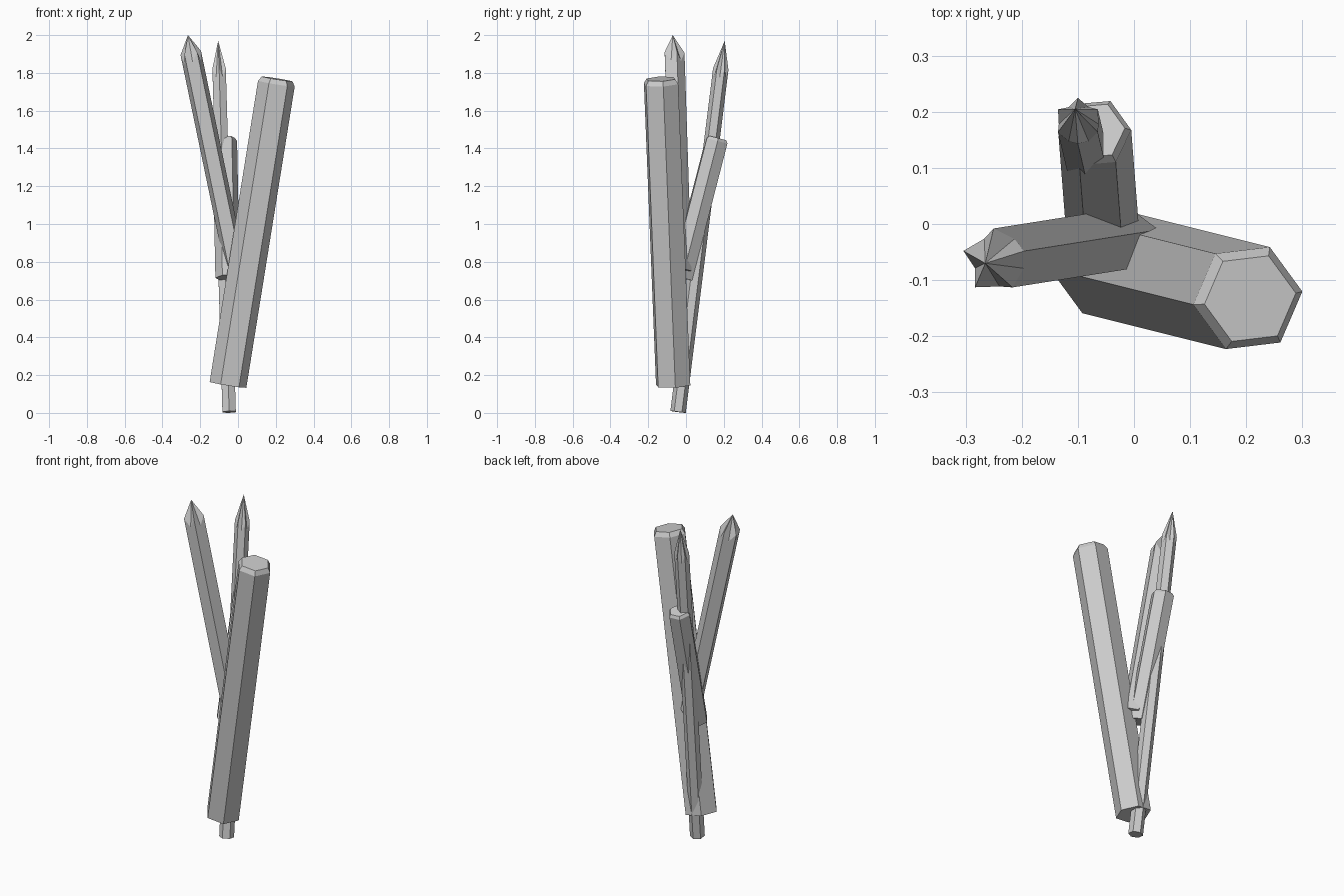
import bpy, bmesh
from math import cos, sin, radians, pi
from mathutils import Vector

if "Cube" in bpy.data.objects:
    bpy.data.objects.remove(bpy.data.objects["Cube"])


def crystal(name, base, top, radius, sides, phase, bevel=None, spike=None, drop=0.05):
    """Prism from base to top; 'bevel' = (inset, height) flat cap, 'spike' = tip position."""
    base, top = Vector(base), Vector(top)
    axis = top - base
    length = axis.length
    turn = Vector((0, 0, 1)).rotation_difference(axis)
    bm = bmesh.new()

    def ring(r, h, offset=0.0):
        pts = []
        for i in range(sides):
            a = radians(phase) + 2 * pi * (i + offset) / sides
            pts.append(bm.verts.new(base + turn @ Vector((r * cos(a), r * sin(a), h))))
        return pts

    low = ring(radius, 0)
    bm.faces.new(low[::-1])
    if bevel:
        inset, height = bevel
        rim = ring(radius, length - height)
        cap = ring(radius - inset, length)
        for a, b in ((low, rim), (rim, cap)):
            for i in range(sides):
                j = (i + 1) % sides
                bm.faces.new((a[i], a[j], b[j], b[i]))
        bm.faces.new(cap)
    else:
        # faceted point: the middle of each side dips below the corners
        rim = ring(radius, length)
        mid = ring(radius * cos(pi / sides), length - drop, 0.5)
        tip = bm.verts.new(Vector(spike))
        for i in range(sides):
            j = (i + 1) % sides
            bm.faces.new((low[i], low[j], rim[j], mid[i], rim[i]))
            bm.faces.new((rim[i], mid[i], tip))
            bm.faces.new((mid[i], rim[j], tip))
    bmesh.ops.recalc_face_normals(bm, faces=bm.faces)
    mesh = bpy.data.meshes.new(name)
    bm.to_mesh(mesh)
    bm.free()
    obj = bpy.data.objects.new(name, mesh)
    bpy.context.collection.objects.link(obj)
    return obj


# Thick main column with a chamfered flat end
crystal("main_crystal", (-0.053, -0.068, 0.148), (0.207, -0.133, 1.768),
        0.099, 6, 6.6, bevel=(0.016, 0.026))

# Five-sided pointed crystal leaning left
crystal("left_pointed_crystal", (-0.01, -0.028, 0.75), (-0.25, -0.066, 1.905),
        0.058, 5, 18, spike=(-0.265, -0.07, 2.0))

# Thin pointed crystal that reaches the ground
crystal("thin_pointed_crystal", (-0.047, -0.042, 0.005), (-0.10, 0.184, 1.82),
        0.041, 6, 90, spike=(-0.105, 0.205, 1.97))

# Short flat-ended crystal leaning back
crystal("back_crystal", (-0.055, -0.025, 0.715), (-0.07, 0.166, 1.455),
        0.065, 6, 5, bevel=(0.011, 0.016))
